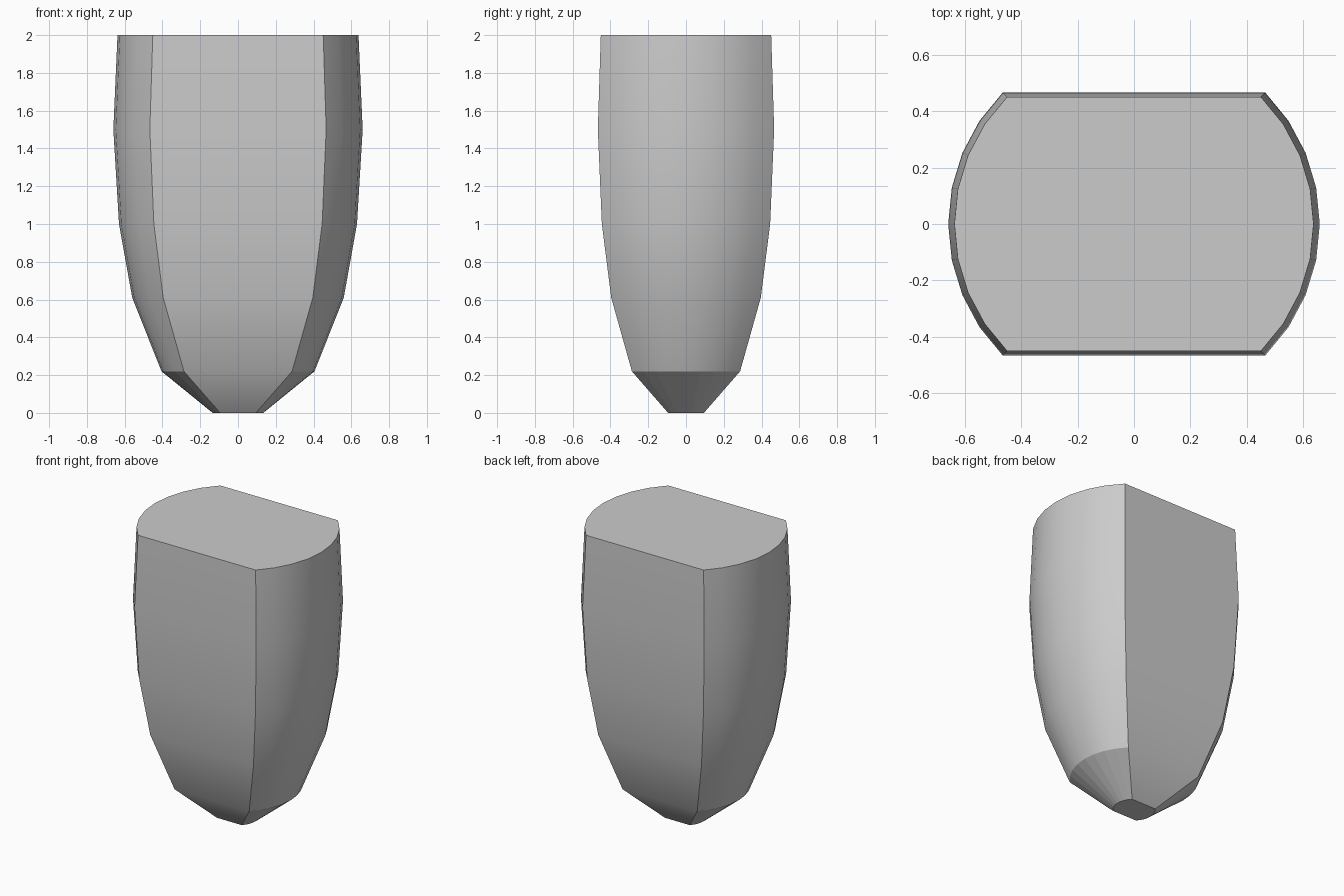
import bpy, bmesh
from math import cos, sin, pi

cube = bpy.data.objects.get("Cube")
if cube:
    bpy.data.objects.remove(cube, do_unlink=True)

# One plain grey material
grey = bpy.data.materials.new("plain grey")
grey.use_nodes = True
colour = (0.6, 0.6, 0.6, 1)
grey.diffuse_color = colour
grey.node_tree.nodes["Principled BSDF"].inputs["Base Color"].default_value = colour

# Radius and height of each ring, bottom to top
PROFILE = [(0.134, 0), (0.405, 0.22), (0.56, 0.61),
           (0.63, 1.0), (0.66, 1.5), (0.638, 2.0)]
ARC = 8  # segments in each rounded side

# Outline: a circle with its front and back cut flat
right_arc = [-pi / 4 + i * pi / 2 / ARC for i in range(ARC + 1)]
angles = right_arc + [a + pi for a in right_arc]
count = len(angles)
flat_sides = (ARC, count - 1)

bm = bmesh.new()
rings = [[bm.verts.new((r * cos(a), r * sin(a), z)) for a in angles]
         for r, z in PROFILE]

# Walls: smooth, apart from the faceted lowest band of the rounded sides
for level, (low, high) in enumerate(zip(rings, rings[1:])):
    for i in range(count):
        j = (i + 1) % count
        face = bm.faces.new((low[i], low[j], high[j], high[i]))
        face.smooth = level > 0 or i in flat_sides

# Flat caps
bm.faces.new(rings[0][::-1])
bm.faces.new(rings[-1])

# Keep the four vertical corners and the cap rims crisp
bm.normal_update()
corners = {ring[k] for ring in rings for k in (0, ARC, ARC + 1, count - 1)}
for edge in bm.edges:
    a, b = edge.verts
    vertical = a in corners and b in corners and abs(a.co.z - b.co.z) > 0.1
    rim = any(len(f.verts) > 4 for f in edge.link_faces)
    edge.smooth = not (vertical or rim)

mesh = bpy.data.meshes.new("tapered_body")
bm.to_mesh(mesh)
bm.free()
mesh.materials.append(grey)
body = bpy.data.objects.new("tapered_body", mesh)
bpy.context.collection.objects.link(body)
